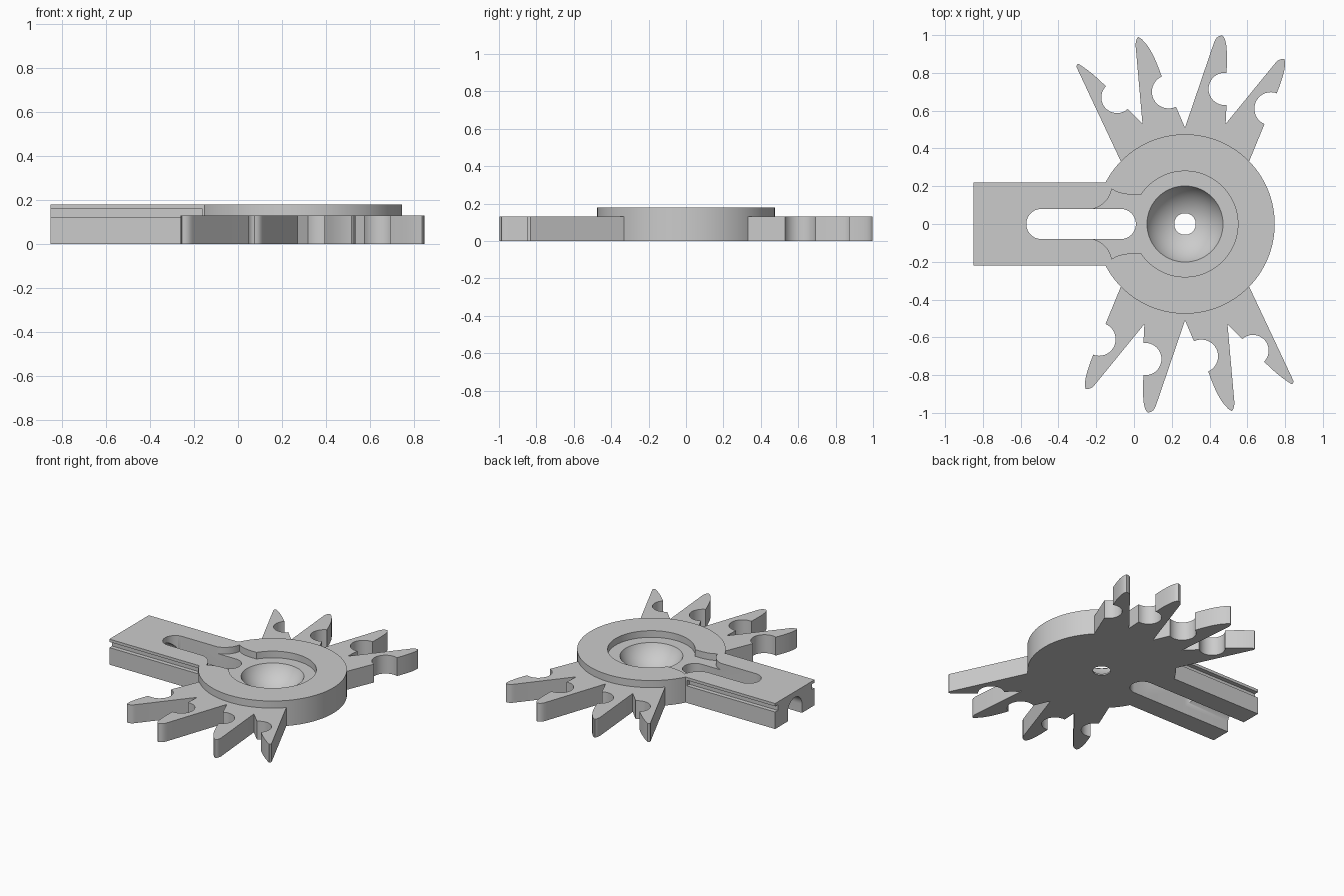
import bpy, bmesh, math
from math import pi, sin, cos, asin, atan2, hypot, radians
from mathutils import Matrix, Vector

if "Cube" in bpy.data.objects:
    bpy.data.objects.remove(bpy.data.objects["Cube"], do_unlink=True)

HUB = 0.27          # x of the hub axis
R_HUB = 0.475
HALF_ARM = 0.22
HALF_SLOT = 0.08
TOP, TOOTH_TOP, FLOOR = 0.18, 0.13, 0.133

grey = bpy.data.materials.new("plain grey")
grey.use_nodes = True
colour = (0.6, 0.6, 0.6, 1)
grey.diffuse_color = colour
grey.node_tree.nodes["Principled BSDF"].inputs["Base Color"].default_value = colour


def arc(cx, cy, r, a0, a1, n):
    return [(cx + r * cos(a0 + (a1 - a0) * i / n),
             cy + r * sin(a0 + (a1 - a0) * i / n)) for i in range(n + 1)]


def bezier(p, q, r, n=8):
    p, q, r = Vector(p), Vector(q), Vector(r)
    return [tuple(p * (1 - t) ** 2 + q * 2 * t * (1 - t) + r * t * t)
            for t in (i / n for i in range(n + 1))]


def finish(name, bm):
    bmesh.ops.recalc_face_normals(bm, faces=bm.faces)
    mesh = bpy.data.meshes.new(name)
    bm.to_mesh(mesh)
    bm.free()
    mesh.materials.append(grey)
    obj = bpy.data.objects.new(name, mesh)
    bpy.context.collection.objects.link(obj)
    return obj


def prism(name, outline, z0, z1, matrix=Matrix.Identity(4)):
    bm = bmesh.new()
    face = bm.faces.new([bm.verts.new((x, y, z0)) for x, y in outline])
    ext = bmesh.ops.extrude_face_region(bm, geom=[face])["geom"]
    bmesh.ops.translate(bm, vec=(0, 0, z1 - z0),
                        verts=[v for v in ext if isinstance(v, bmesh.types.BMVert)])
    bm.transform(matrix)
    return finish(name, bm)


def ball(name, centre, radius):
    bm = bmesh.new()
    bmesh.ops.create_uvsphere(bm, u_segments=72, v_segments=48, radius=radius,
                              matrix=Matrix.Translation(centre))
    return finish(name, bm)


def cut(obj, cutter):
    """Subtract the cutter, trying the next solver if one leaves nothing."""
    cutter.hide_render = True
    mod = obj.modifiers.new("cut", 'BOOLEAN')
    mod.operation, mod.object = 'DIFFERENCE', cutter
    for solver in ('EXACT', 'MANIFOLD', 'FLOAT'):
        mod.solver = solver
        bpy.context.view_layer.update()
        graph = bpy.context.evaluated_depsgraph_get()
        result = bpy.data.meshes.new_from_object(obj.evaluated_get(graph))
        if len(result.polygons):
            break
    obj.modifiers.clear()
    obj.data = result
    bpy.data.objects.remove(cutter, do_unlink=True)


# Hub disc and straight arm in one outline
a = pi - asin(HALF_ARM / R_HUB)
body = prism("hub_and_arm", arc(HUB, 0, R_HUB, -a, a, 96)
             + [(-0.85, HALF_ARM), (-0.85, -HALF_ARM)], 0, TOP)

# Through slot with round ends
slot = (arc(-0.07, 0, HALF_SLOT, -pi / 2, pi / 2, 24)
        + arc(-0.49, 0, HALF_SLOT, pi / 2, 3 * pi / 2, 24))
cut(body, prism("slot_cutter", slot, -0.1, 0.3))

# Arched channel under the outer end of the arm, a hair narrower than the slot
w = HALF_SLOT - 0.0006
arch = [(-w, -0.1), (w, -0.1)] + arc(0, 0.06, w, 0, pi, 24)
along_x = Matrix(((0, 0, 1, 0), (1, 0, 0, 0), (0, 1, 0, 0), (0, 0, 0, 1)))
cut(body, prism("channel_cutter", arch, -0.95, -0.45, along_x))

# Rail grooves on both sides of the arm
for s in (-1, 1):
    groove = [(-0.95, s * 0.19), (-0.16, s * 0.19), (-0.16, s * 0.3), (-0.95, s * 0.3)]
    cut(body, prism("groove_cutter", groove, 0.12, 0.16))

# Shallow recess around the bowl, with a flared neck into the slot
flare = arc(-0.25, 0.211, 0.135, radians(-11), -pi / 2, 10)
neck = bezier((0.037, 0.155), (-0.07, 0.15), flare[0], 6) + flare[1:]
b = pi - asin(0.155 / 0.28)
recess = (arc(HUB, 0, 0.28, -b, b, 72)[1:-1] + neck
          + [(x, -y) for x, y in reversed(neck)])
cut(body, prism("recess_cutter", recess, FLOOR, 0.3))

# Spherical bowl and its centre hole
cut(body, ball("bowl_cutter", (HUB, 0, 0.223), 0.2206))
cut(body, prism("hole_cutter", arc(HUB, 0, 0.057, 0, 2 * pi, 40)[:-1], -0.1, 0.1))

# Teeth: shoulder, tip, curve control, notch start, notch centre, notch end, valley
teeth = [
    ((-0.305, 0.832), (-0.295, 0.848), (-0.23, 0.81), (-0.15, 0.73),
     (-0.09, 0.67), (-0.035, 0.61), (0.045, 0.53)),
    ((0.008, 0.95), (0.025, 0.99), (0.09, 0.95), (0.145, 0.785),
     (0.183, 0.70), (0.22, 0.625), (0.27, 0.51)),
    ((0.42, 0.95), (0.465, 0.998), (0.50, 0.99), (0.49, 0.80),
     (0.48, 0.715), (0.49, 0.63), (0.485, 0.53)),
    ((0.745, 0.848), (0.795, 0.874), (0.815, 0.84), (0.755, 0.69),
     (0.725, 0.61), (0.69, 0.527), None),
]
outline = []
for shoulder, tip, ctrl, start, centre, end, valley in teeth:
    corner = (shoulder[0] + (tip[0] - shoulder[0]) * 0.3, tip[1])
    outline += bezier(shoulder, corner, tip, 4)
    outline += bezier(tip, ctrl, start)[1:-1]
    d0 = (start[0] - centre[0], start[1] - centre[1])
    d1 = (end[0] - centre[0], end[1] - centre[1])
    a0, a1 = atan2(d0[1], d0[0]), atan2(d1[1], d1[0]) % (2 * pi)
    outline += arc(*centre, (hypot(*d0) + hypot(*d1)) / 2, a0, a1, 18)
    if valley:
        outline.append(valley)
root = atan2(0.33, 0.34)
outline += arc(HUB, 0, R_HUB - 0.004, root, pi - root, 24)

# The second set is the first turned half way round the hub
turn = (Matrix.Translation((HUB, 0, 0)) @ Matrix.Rotation(pi, 4, 'Z')
        @ Matrix.Translation((-HUB, 0, 0)))
parts = [body, prism("back_teeth", outline, 0, TOOTH_TOP),
         prism("front_teeth", outline, 0, TOOTH_TOP, turn)]

for part in parts:
    bpy.ops.object.select_all(action='DESELECT')
    part.select_set(True)
    bpy.context.view_layer.objects.active = part
    bpy.ops.object.shade_smooth_by_angle(angle=radians(30))
